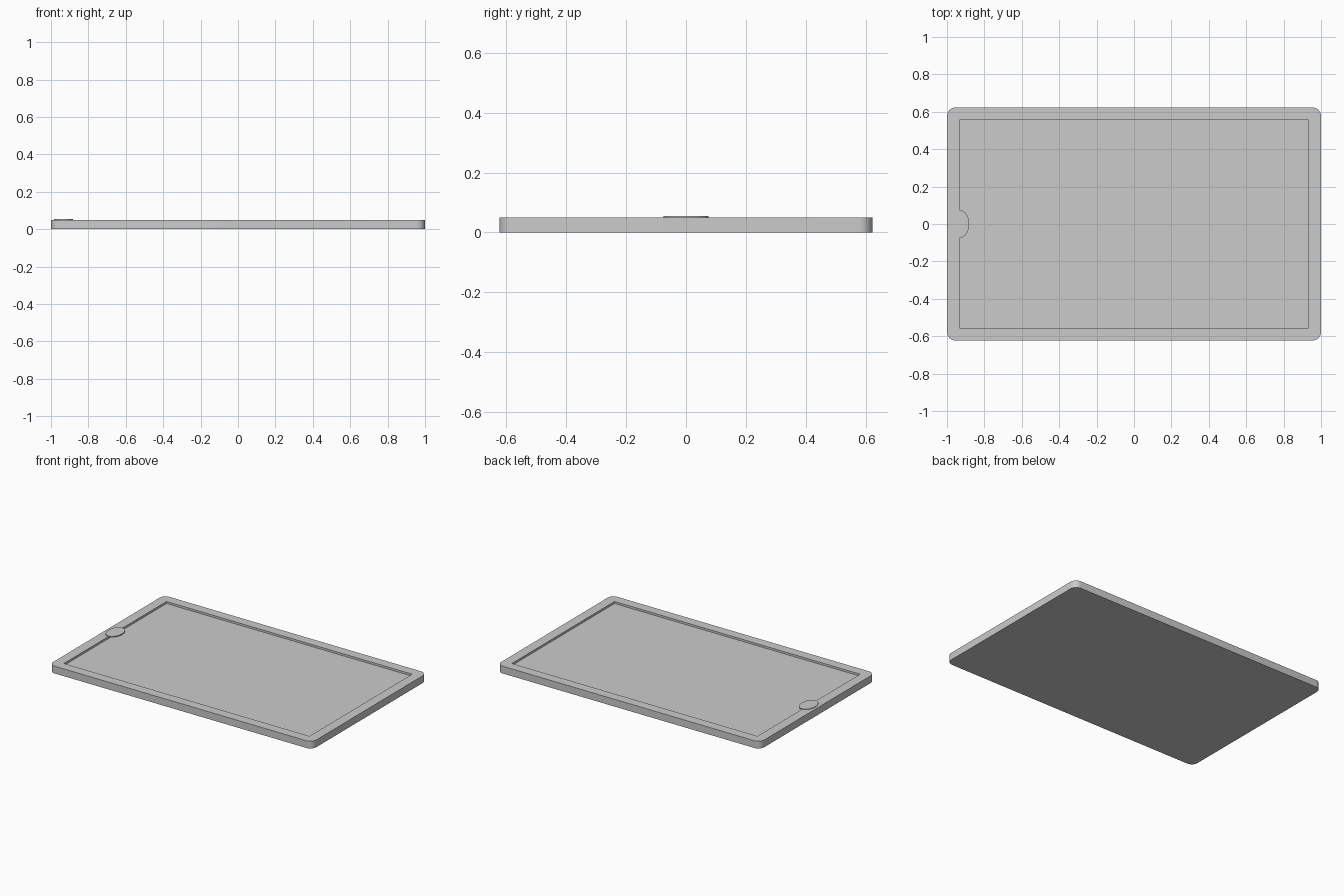
import bpy, bmesh
from math import sin, cos, pi

if "Cube" in bpy.data.objects:
    bpy.data.objects.remove(bpy.data.objects["Cube"])


def prism(name, outline, z0, z1):
    """Closed solid from a flat outline pushed up from z0 to z1."""
    bm = bmesh.new()
    face = bm.faces.new([bm.verts.new((x, y, z0)) for x, y in outline])
    top = bmesh.ops.extrude_face_region(bm, geom=[face])
    verts = [v for v in top["geom"] if isinstance(v, bmesh.types.BMVert)]
    bmesh.ops.translate(bm, vec=(0, 0, z1 - z0), verts=verts)
    bmesh.ops.recalc_face_normals(bm, faces=bm.faces)
    mesh = bpy.data.meshes.new(name)
    bm.to_mesh(mesh)
    bm.free()
    obj = bpy.data.objects.new(name, mesh)
    bpy.context.collection.objects.link(obj)
    return obj


def rounded_rect(hx, hy, r, n=8):
    pts = []
    for i, (sx, sy) in enumerate([(1, 1), (-1, 1), (-1, -1), (1, -1)]):
        for k in range(n + 1):
            a = pi / 2 * (i + k / n)
            pts.append((sx * (hx - r) + r * cos(a), sy * (hy - r) + r * sin(a)))
    return pts


def smooth(obj):
    bpy.ops.object.select_all(action='DESELECT')
    bpy.context.view_layer.objects.active = obj
    obj.select_set(True)
    bpy.ops.object.shade_smooth_by_angle()


# Slim body with rounded corners
body = prism("tablet_body", rounded_rect(1.0, 0.623, 0.045), 0, 0.05)

# Shallow screen recess
cutter = prism("screen_cutter",
               [(-0.933, -0.557), (0.933, -0.557), (0.933, 0.557), (-0.933, 0.557)],
               0.036, 0.1)
cutter.hide_render = True
cut = body.modifiers.new("screen_recess", 'BOOLEAN')
cut.operation = 'DIFFERENCE'
cut.solver = 'EXACT'
cut.object = cutter
bpy.context.view_layer.objects.active = body
bpy.ops.object.modifier_apply(modifier=cut.name)
bpy.data.objects.remove(cutter)
smooth(body)

# Thin oval button overlapping the rim and the screen edge
oval = [(-0.932 + 0.051 * cos(2 * pi * i / 32), 0.075 * sin(2 * pi * i / 32))
        for i in range(32)]
smooth(prism("home_button", oval, 0.049, 0.0545))
